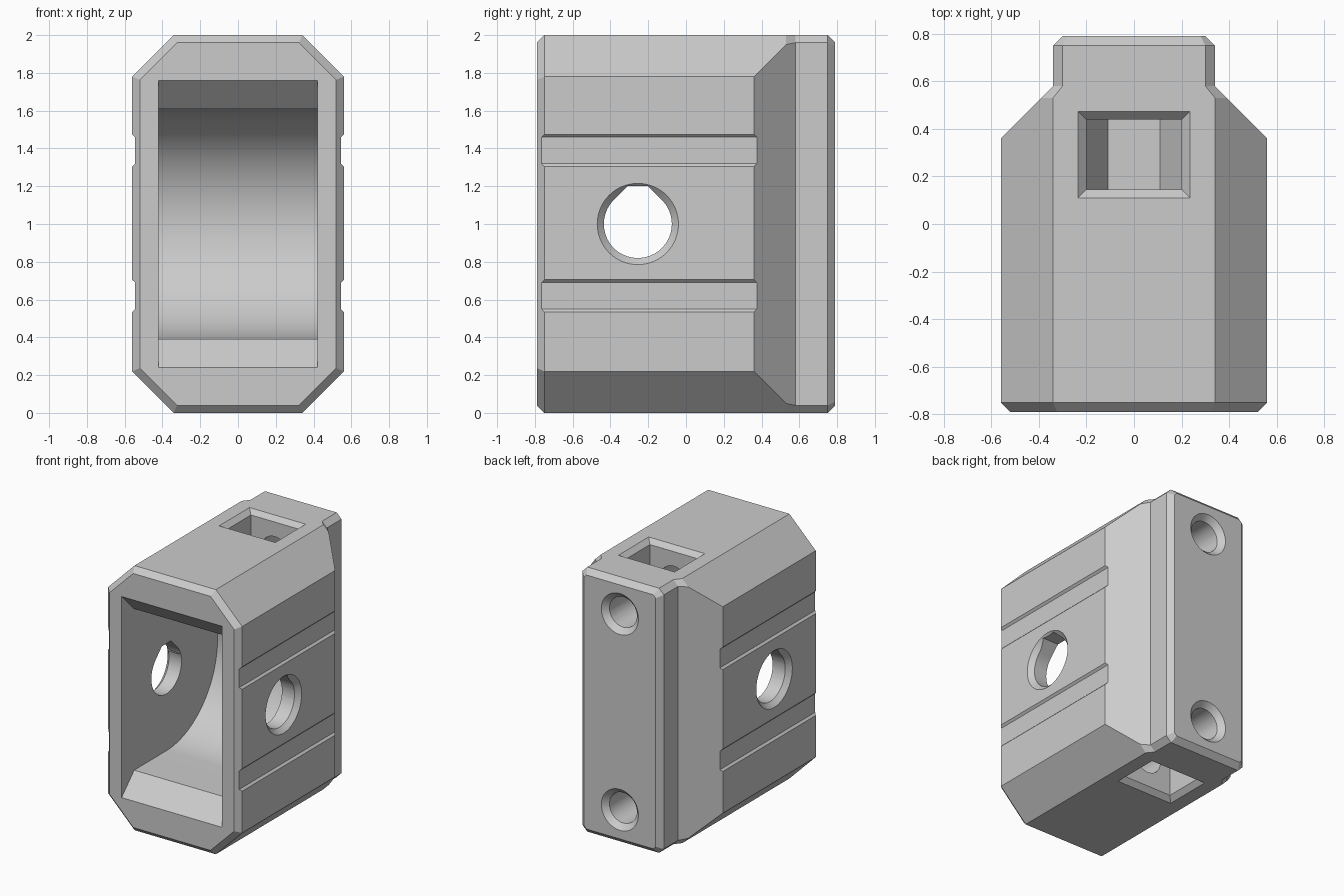
import bpy, bmesh, math
from mathutils import Vector

if "Cube" in bpy.data.objects:
    bpy.data.objects.remove(bpy.data.objects["Cube"])

gray = bpy.data.materials.new("plain gray")
gray.diffuse_color = (0.6, 0.6, 0.6, 1)
gray.use_nodes = True
gray.node_tree.nodes["Principled BSDF"].inputs["Base Color"].default_value = gray.diffuse_color


def loft(name, rings):
    """Closed solid through rings with equal point counts."""
    bm = bmesh.new()
    vs = [[bm.verts.new(p) for p in r] for r in rings]
    n = len(vs[0])
    for a, b in zip(vs, vs[1:]):
        for i in range(n):
            j = (i + 1) % n
            bm.faces.new((a[i], a[j], b[j], b[i]))
    bm.faces.new(vs[0])
    bm.faces.new(vs[-1])
    bmesh.ops.recalc_face_normals(bm, faces=bm.faces)
    me = bpy.data.meshes.new(name)
    bm.to_mesh(me)
    bm.free()
    me.materials.append(gray)
    ob = bpy.data.objects.new(name, me)
    bpy.context.collection.objects.link(ob)
    return ob


def circle(r, n=64):
    return [(r * math.cos(2 * math.pi * i / n), r * math.sin(2 * math.pi * i / n)) for i in range(n)]


def along_x(pts, x):
    return [(x, p, q) for p, q in pts]


def along_y(pts, y):
    return [(p, y, q) for p, q in pts]


def shift(pts, a, b):
    return [(p + a, q + b) for p, q in pts]


def octagon(y, hx, hz, c):
    q = [(hx - c, hz), (hx, hz - c), (hx, c - hz), (hx - c, -hz)]
    return along_y(shift(q + [(-a, b) for a, b in reversed(q)], 0, 1), y)


# Housing: chamfered octagonal block narrowing into the rear neck
housing = loft("pulley_housing", [octagon(*s) for s in (
    (-.79, .52, .96, .197), (-.75, .56, 1, .22), (.36, .56, 1, .22), (.53, .39, 1, .05),
    (.58, .34, 1, .04), (.75, .34, 1, .04), (.79, .30, .96, .02))])

cutters = []
AY, AZ, R = -.255, 1.0, .61

# Wheel cavity with round back and flared front mouth
arc = [(AY + R * math.cos(t), AZ + R * math.sin(t))
       for t in (math.pi * (i / 64 - .5) for i in range(65))]
cav = [(-.83, .20), (-.64, .39)] + arc + [(-.64, 1.61), (-.83, 1.80)]
cutters.append(loft("cavity_cutter", [along_x(cav, -.42), along_x(cav, .42)]))

# Axle hole: teardrop with flat top
r = .18
tear = [(r * math.cos(t), r * math.sin(t))
        for t in (math.radians(135 + 270 * i / 48) for i in range(49))]
tear = shift(tear + [(.0546, .2), (-.0546, .2)], AY, AZ)
cutters.append(loft("axle_cutter", [along_x(tear, -.7), along_x(tear, .7)]))

for s in (-1, 1):
    # Axle countersink on each side
    cutters.append(loft("axle_sink_cutter", [
        along_x(shift(circle(.175), AY, AZ), s * .52),
        along_x(shift(circle(.255), AY, AZ), s * .60)]))
    # Shallow side grooves
    for z in (.62, 1.39):
        g = [(s * .545, z - .07), (s * .545, z + .07), (s * .585, z + .11), (s * .585, z - .11)]
        cutters.append(loft("groove_cutter", [along_y(g, -.9), along_y(g, .45)]))

    # Nut pocket at top and bottom: hexagon-bottomed slot
    def flip(ring):
        return [(x, y, 1 + s * (z - 1)) for x, y, z in ring]
    slot = [(-.2, 2.1), (-.2, 1.705), (-.11, 1.55), (.11, 1.55), (.2, 1.705), (.2, 2.1)]
    cutters.append(loft("nut_slot_cutter", [flip(along_y(slot, .145)), flip(along_y(slot, .44))]))

    # Pocket mouth chamfer
    def rect(h, y0, y1, z):
        return flip([(-h, y0, z), (h, y0, z), (h, y1, z), (-h, y1, z)])
    cutters.append(loft("slot_mouth_cutter", [
        rect(.195, .15, .435, 1.96), rect(.275, .07, .51, 2.04)]))

    # Rear screw hole with countersink
    zc = 1 + s * .74
    cutters.append(loft("screw_cutter", [
        along_y(shift(circle(.115, 48), 0, zc), y) for y in (-.1, .9)]))
    cutters.append(loft("screw_sink_cutter", [
        along_y(shift(circle(.11, 48), 0, zc), .745),
        along_y(shift(circle(.195, 48), 0, zc), .83)]))

# Cut everything, then bake the result and discard the cutters
for c in cutters:
    c.hide_render = True
    m = housing.modifiers.new(c.name, 'BOOLEAN')
    m.operation = 'DIFFERENCE'
    m.solver = 'EXACT'
    m.object = c
dg = bpy.context.evaluated_depsgraph_get()
baked = bpy.data.meshes.new_from_object(housing.evaluated_get(dg))
housing.modifiers.clear()
housing.data = baked
for c in cutters:
    bpy.data.objects.remove(c)
baked.materials.clear()
baked.materials.append(gray)

bpy.context.view_layer.objects.active = housing
housing.select_set(True)
bpy.ops.object.shade_smooth_by_angle(angle=math.radians(25))
